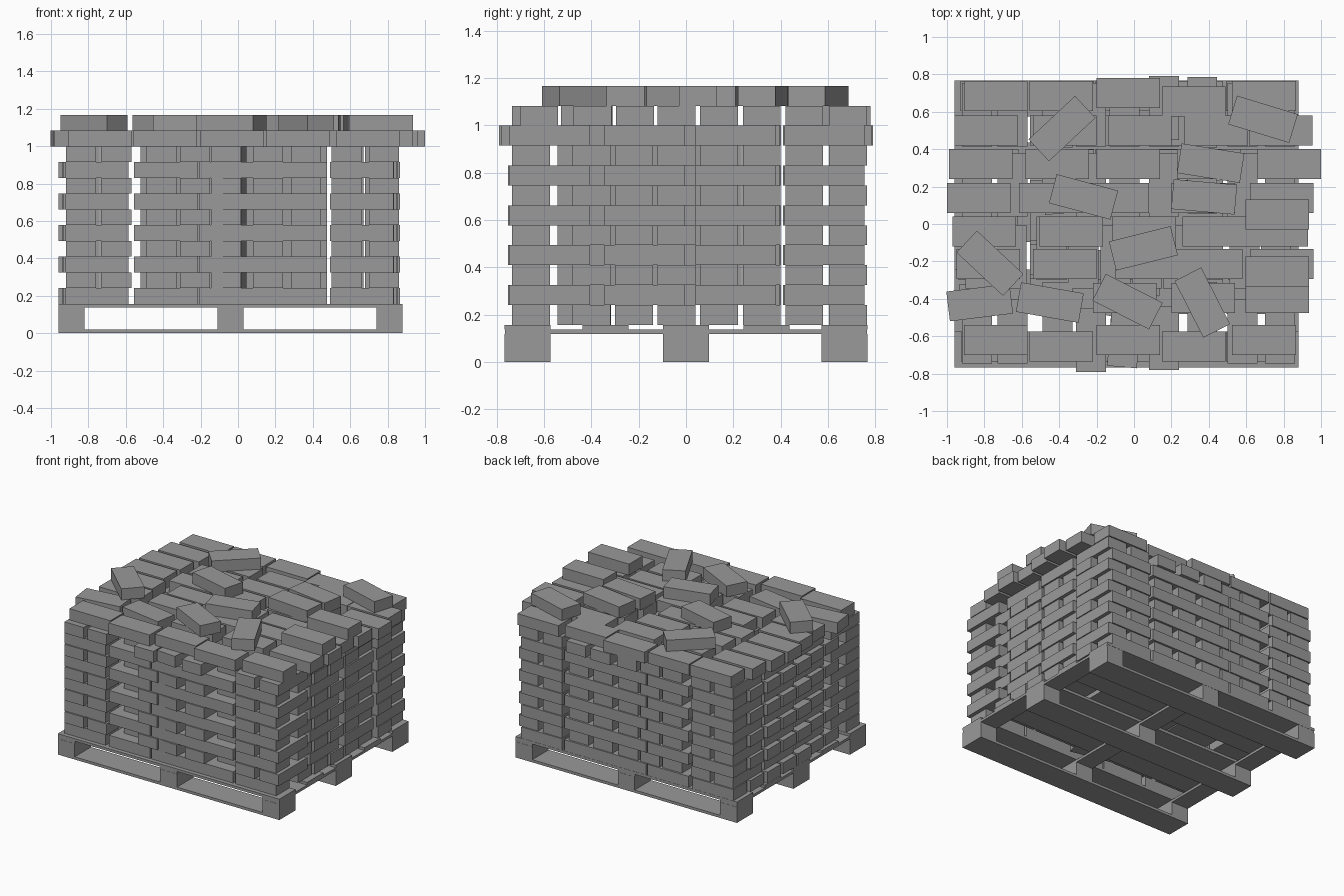
import bpy, bmesh, random
from math import radians
from mathutils import Matrix

if "Cube" in bpy.data.objects:
    bpy.data.objects.remove(bpy.data.objects["Cube"])

random.seed(4)
L, W = 0.34, 0.16            # brick length and width
Z0, H = 0.157, 0.0842        # top of pallet, layer height

grey = bpy.data.materials.new("dark_grey")
grey.diffuse_color = (0.32, 0.32, 0.32, 1)
grey.use_nodes = True
grey.node_tree.nodes["Principled BSDF"].inputs["Base Color"].default_value = grey.diffuse_color


def add_box(bm, center, size, angle=0):
    m = (Matrix.Translation(center) @ Matrix.Rotation(radians(angle), 4, 'Z')
         @ Matrix.Diagonal((*size, 1)))
    bmesh.ops.create_cube(bm, size=1, matrix=m)


def finish(bm, name):
    mesh = bpy.data.meshes.new(name)
    bm.to_mesh(mesh)
    bm.free()
    mesh.materials.append(grey)
    bpy.context.collection.objects.link(bpy.data.objects.new(name, mesh))


def brick_layer(name, n, bricks):
    """bricks: (x, y, angle) centres"""
    bm = bmesh.new()
    for x, y, a in bricks:
        add_box(bm, (x, y, Z0 + (n - 0.5) * H), (L, W, H), a)
    finish(bm, name)


# Pallet: bottom runners, blocks, cross boards, deck boards
XC, PL = -0.04, 1.84
rows3 = (-0.67, 0, 0.67)
cols3 = (-0.89, -0.04, 0.81)

bm = bmesh.new()
for y in rows3:
    add_box(bm, (XC, y, 0.01), (PL, 0.193, 0.02))
finish(bm, "pallet_runners")

bm = bmesh.new()
for y in rows3:
    for x in cols3:
        add_box(bm, (x, y, 0.069), (0.14, 0.193, 0.098))
finish(bm, "pallet_blocks")

bm = bmesh.new()
for x in cols3:
    add_box(bm, (x, 0, 0.1275), (0.14, 1.53, 0.019))
finish(bm, "pallet_cross_boards")

bm = bmesh.new()
for y in (-0.67, -0.34, 0, 0.34, 0.67):
    add_box(bm, (XC, y, 0.147), (PL, 0.193, 0.02))
finish(bm, "pallet_deck_boards")

# Odd layers: bricks along x, same pattern in each layer
row_y = (-0.655, -0.4, -0.22, -0.04, 0.14, 0.32, 0.5, 0.685)
inner_y = (-0.655, -0.37, -0.19, -0.01, 0.155, 0.318, 0.5, 0.685)
col_x = (-0.747, -0.385, -0.035, 0.305, 0.66)


def odd_layer(staggered):
    rnd = random.Random(7)
    bricks = []
    for r, y in enumerate(row_y):
        for i, x in enumerate(col_x):
            shift = rnd.uniform(-0.045, 0) if i == 0 else rnd.uniform(0, 0.045) if i == 4 else 0
            if r in (0, 7):
                shift *= 0.3
            inner = staggered and i in (1, 3)
            if r == 1 and i == 2:                    # turned brick inside the stack
                bricks.append((x, -0.43, -12))
            else:
                bricks.append((x + shift, inner_y[r] if inner else y, 0))
    return bricks


# Even layers: bricks along y, some recessed or slightly turned
even_x = (-0.84, -0.65, -0.41, -0.23, -0.05, 0.16, 0.365, 0.58, 0.78)
even = []
for i, x in enumerate(even_x):
    ys = (-0.48, -0.13, 0.225, 0.58) if i in (2, 6) else (-0.575, -0.19, 0.21, 0.585)
    for j, y in enumerate(ys):
        if j == 1:
            continue
        even.append((x, y, 85 if (i, j) == (4, 0) else 95 if (i, j) == (2, 2) else 90))
for i, x in enumerate((-0.82, -0.655, -0.44, -0.27, -0.1, 0.07, 0.235, 0.395, 0.59, 0.76)):
    even.append((x, -0.13 if i in (2, 7) else -0.175, 90))

for n in range(1, 10):
    brick_layer(f"brick_layer_{n}", n, odd_layer(n > 1) if n % 2 else even)

# Layer ten: ends pushed out a little on some columns
front_out = {-0.23: -0.045, 0.16: -0.035, -0.05: -0.02}
back_out = {-0.05: 0.02, 0.16: 0.035, 0.365: 0.035}
ten = []
for x, y, a in even:
    if y < -0.4:
        y += front_out.get(x, 0)
    elif y > 0.4:
        y += back_out.get(x, 0)
    ten.append((x, y, a))
brick_layer("brick_layer_10", 10, ten)

# Layer eleven: loosely laid rows, left edge of each brick
loose = {
    0.685: (-0.91, -0.56, -0.2, 0.15, 0.525),
    0.5: (-0.96, -0.54, -0.14, 0.27, 0.615),
    0.32: (-0.99, -0.58, -0.2, 0.23, 0.66),
    0.14: (-1.0, -0.615, -0.26, 0.2, 0.62),
    -0.04: (-0.97, -0.505, -0.115, 0.26, 0.59),
    -0.215: (-0.95, -0.54, -0.1, 0.24, 0.62),
    -0.395: (-0.22, 0.2, 0.595),
    -0.64: (-0.91, -0.56, -0.2, 0.15, 0.525),
}
eleven = [(-0.825, -0.42, 7), (-0.45, -0.42, -10)]
for y, starts in loose.items():
    for i, x in enumerate(starts):
        dy = (0, 0, 0.015, -0.03, 0)[i] if y > 0.6 else (0.02, -0.015)[i % 2] if y < -0.6 else 0
        eleven.append((x + L / 2, y + dy, 0))
brick_layer("brick_layer_11", 11, eleven)

# Scattered bricks on top
brick_layer("scattered_bricks", 12, [
    (-0.385, 0.51, 43), (0.69, 0.56, -17), (0.41, 0.325, -9), (-0.27, 0.145, -15),
    (0.375, 0.145, -5), (0.765, 0.05, 0), (-0.77, -0.21, -43), (0.05, -0.13, 14),
    (0.765, -0.255, 0), (-0.035, -0.415, -27), (0.365, -0.42, -63)])
